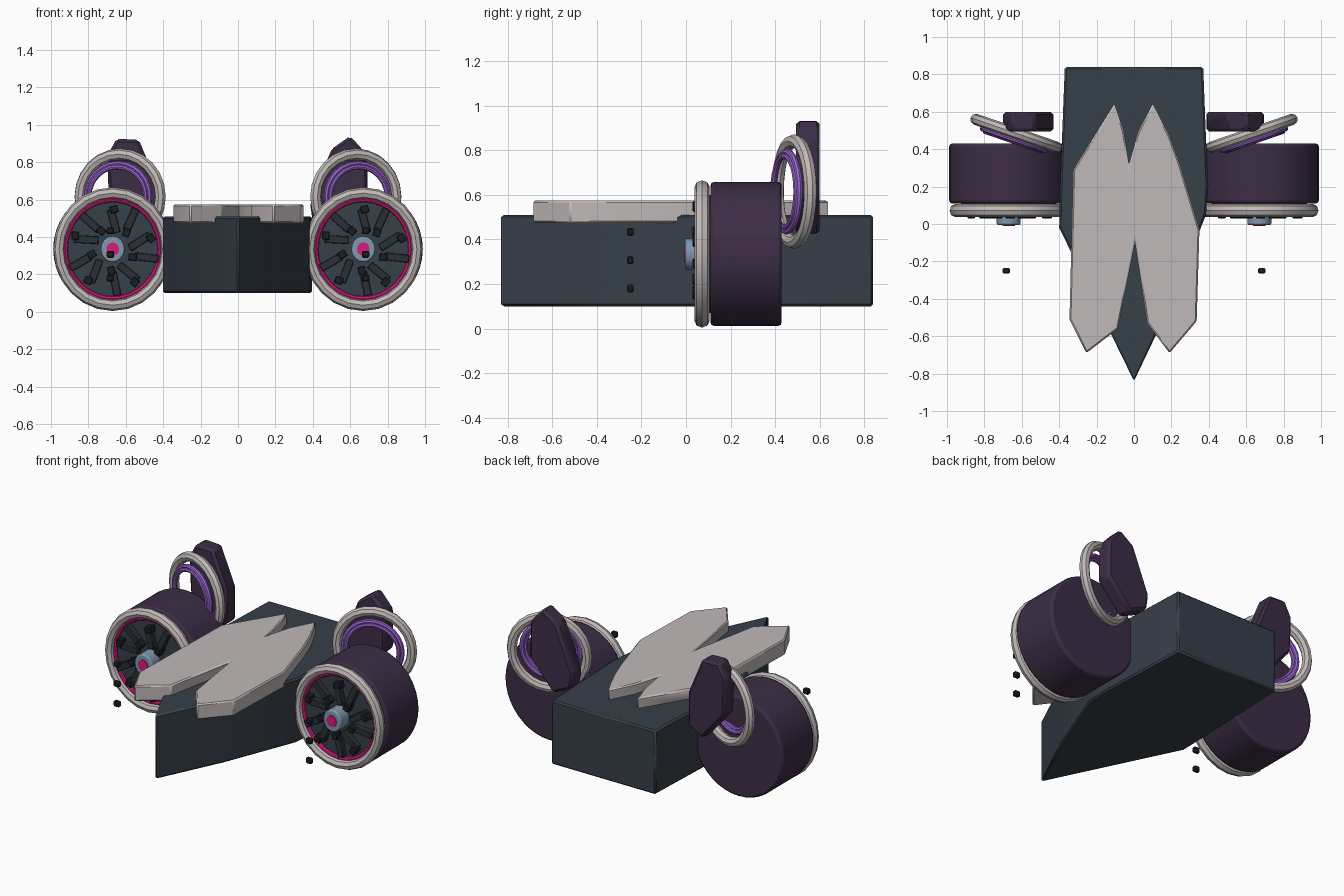
import bpy, bmesh, math
from mathutils import Vector

if "Cube" in bpy.data.objects:
    bpy.data.objects.remove(bpy.data.objects["Cube"], do_unlink=True)


def material(name, r, g, b):
    m = bpy.data.materials.new(name)
    m.use_nodes = True
    m.diffuse_color = (r, g, b, 1)
    m.node_tree.nodes["Principled BSDF"].inputs["Base Color"].default_value = (r, g, b, 1)
    return m


SLATE = material("slate", 0.037, 0.05, 0.067)
PLUM = material("dark plum", 0.046, 0.026, 0.06)
GREY = material("warm grey", 0.53, 0.49, 0.48)
MAGENTA = material("magenta", 0.68, 0.01, 0.2)
VIOLET = material("violet", 0.32, 0.13, 0.62)
STEEL = material("steel blue", 0.22, 0.31, 0.42)
CHARCOAL = material("charcoal", 0.024, 0.03, 0.037)
BLACK = material("near black", 0.012, 0.013, 0.015)


def finish(obj, name, mat, bevel=0, segments=1):
    obj.name = name
    obj.data.materials.append(mat)
    bpy.ops.object.select_all(action="DESELECT")
    obj.select_set(True)
    bpy.context.view_layer.objects.active = obj
    bpy.ops.object.transform_apply(location=False, rotation=True, scale=True)
    bpy.ops.object.shade_smooth_by_angle(angle=math.radians(32))
    if bevel:
        b = obj.modifiers.new("edge_bevel", "BEVEL")
        b.width, b.segments = bevel, segments
    return obj


def prism(name, outline, place, depth, mat, bevel):
    """Extrude a flat outline; place maps outline (u, v) to a 3D point."""
    bm = bmesh.new()
    face = bm.faces.new([bm.verts.new(place(u, v)) for u, v in outline])
    moved = bmesh.ops.extrude_face_region(bm, geom=[face])["geom"]
    bmesh.ops.translate(bm, vec=depth, verts=[e for e in moved if isinstance(e, bmesh.types.BMVert)])
    bmesh.ops.recalc_face_normals(bm, faces=bm.faces)
    mesh = bpy.data.meshes.new(name)
    bm.to_mesh(mesh)
    bm.free()
    obj = bpy.data.objects.new(name, mesh)
    bpy.context.collection.objects.link(obj)
    return finish(obj, name, mat, bevel)


def disc(name, x, z, y0, y1, rx, rz, mat, bevel=0, sides=32):
    bpy.ops.mesh.primitive_cylinder_add(vertices=sides, radius=1, depth=2, location=(x, (y0 + y1) / 2, z),
                                        rotation=(math.pi / 2, 0, 0))
    obj = bpy.context.object
    obj.scale = (rx, rz, (y1 - y0) / 2)
    return finish(obj, name, mat, bevel, 2)


def ring(name, loc, major, minor, mat, scale=(1, 1, 1), turn=0, sides=24):
    bpy.ops.mesh.primitive_torus_add(major_radius=major, minor_radius=minor, major_segments=sides,
                                     minor_segments=8, location=loc, rotation=(math.pi / 2, 0, turn))
    bpy.context.object.scale = scale
    return finish(bpy.context.object, name, mat)


def block(name, loc, size, mat, angle=0, bevel=0.004):
    bpy.ops.mesh.primitive_cube_add(size=1, location=loc, rotation=(0, -angle, 0))
    bpy.context.object.scale = size
    return finish(bpy.context.object, name, mat, bevel)


# Wedge-nosed hull
hull = [(0, -0.84), (0.2, -0.42), (0.385, 0.05), (0.395, 0.2), (0.37, 0.84),
        (-0.37, 0.84), (-0.395, 0.2), (-0.4, -0.02)]
prism("hull", hull, lambda u, v: (u, v, 0.1), Vector((0, 0, 0.41)), SLATE, 0.01)

# Twin-pointed deck plate
deck = [(-0.105, 0.645), (-0.055, 0.5), (-0.027, 0.32), (0.02, 0.49), (0.1, 0.645), (0.19, 0.47),
        (0.245, 0.32), (0.35, -0.03), (0.335, -0.52), (0.19, -0.69), (0.07, -0.53), (0.005, -0.1),
        (-0.085, -0.56), (-0.255, -0.69), (-0.345, -0.51), (-0.325, 0.29)]
prism("deck_plate", deck, lambda u, v: (u, v, 0.475), Vector((0, 0, 0.1)), GREY, 0.008)

# Rear fins, one outline per side
fins = {"left": [(0.6, 0.94), (0.69, 0.84), (0.695, 0.6), (0.53, 0.42), (0.4, 0.48), (0.385, 0.58), (0.5, 0.87)],
        "right": [(-0.65, 0.925), (-0.53, 0.92), (-0.43, 0.68), (-0.43, 0.47), (-0.53, 0.41), (-0.69, 0.6),
                  (-0.7, 0.83)]}

Z = 0.335
for side, s in (("left", 1), ("right", -1)):
    x = 0.67 * s
    prism(side + "_fin", fins[side], lambda u, v: (u, 0.495, v), Vector((0, 0.105, 0)), PLUM, 0.015)

    # Wheel drum, rim and hub
    disc(side + "_drum", x, Z, 0.11, 0.43, 0.318, 0.323, PLUM, 0.015, 40)
    ring(side + "_rim", (x, 0.072, Z), 0.291, 0.03, GREY, (0.985, 1.03, 1.15))
    ring(side + "_rim_trim", (x, 0.075, Z), 0.258, 0.014, MAGENTA, (0.985, 1.03, 1), sides=32)
    disc(side + "_wheel_face", x, Z, 0.08, 0.12, 0.255, 0.265, SLATE)
    disc(side + "_hub", x, Z, -0.005, 0.09, 0.064, 0.07, STEEL, 0.008, 16)
    disc(side + "_hub_cap", x, Z, -0.01, 0.0, 0.034, 0.036, MAGENTA, 0, 12)

    # Pinwheel spokes and lugs
    for k in range(5):
        turn = math.tau * k / 5

        def at(radius, degrees, y):
            a = math.radians(degrees) + turn
            return (x + radius * math.cos(a), y, Z + radius * math.sin(a))

        block(f"{side}_long_spoke_{k}", at(0.185, 58, 0.065), (0.13, 0.04, 0.042), CHARCOAL,
              math.radians(66) + turn)
        block(f"{side}_short_spoke_{k}", at(0.15, 88, 0.065), (0.13, 0.04, 0.042), CHARCOAL,
              math.radians(105) + turn)
        block(f"{side}_inner_lug_{k}", at(0.115, 50, 0.055), (0.045, 0.05, 0.04), BLACK,
              math.radians(66) + turn)
        block(f"{side}_outer_lug_{k}", at(0.213, 88, 0.055), (0.04, 0.05, 0.045), BLACK,
              math.radians(105) + turn)

    # Tilted rear thruster rings
    tilt = math.radians(19) * s
    front = Vector((math.sin(tilt), -math.cos(tilt), 0))
    centre = Vector((0.63 * s, 0.485, 0.615))
    ring(side + "_thruster_ring", centre, 0.228, 0.03, GREY, turn=tilt)
    ring(side + "_thruster_outer_coil", centre + front * 0.035, 0.178, 0.015, VIOLET, turn=tilt)
    ring(side + "_thruster_inner_coil", centre + front * 0.045, 0.16, 0.013, VIOLET, turn=tilt)

    # Small floating studs ahead of each wheel
    for k in range(3):
        block(f"{side}_stud_{k}", (0.682 * s, -0.25, 0.18 + 0.127 * k), (0.04, 0.028, 0.036), BLACK, 0, 0.006)
